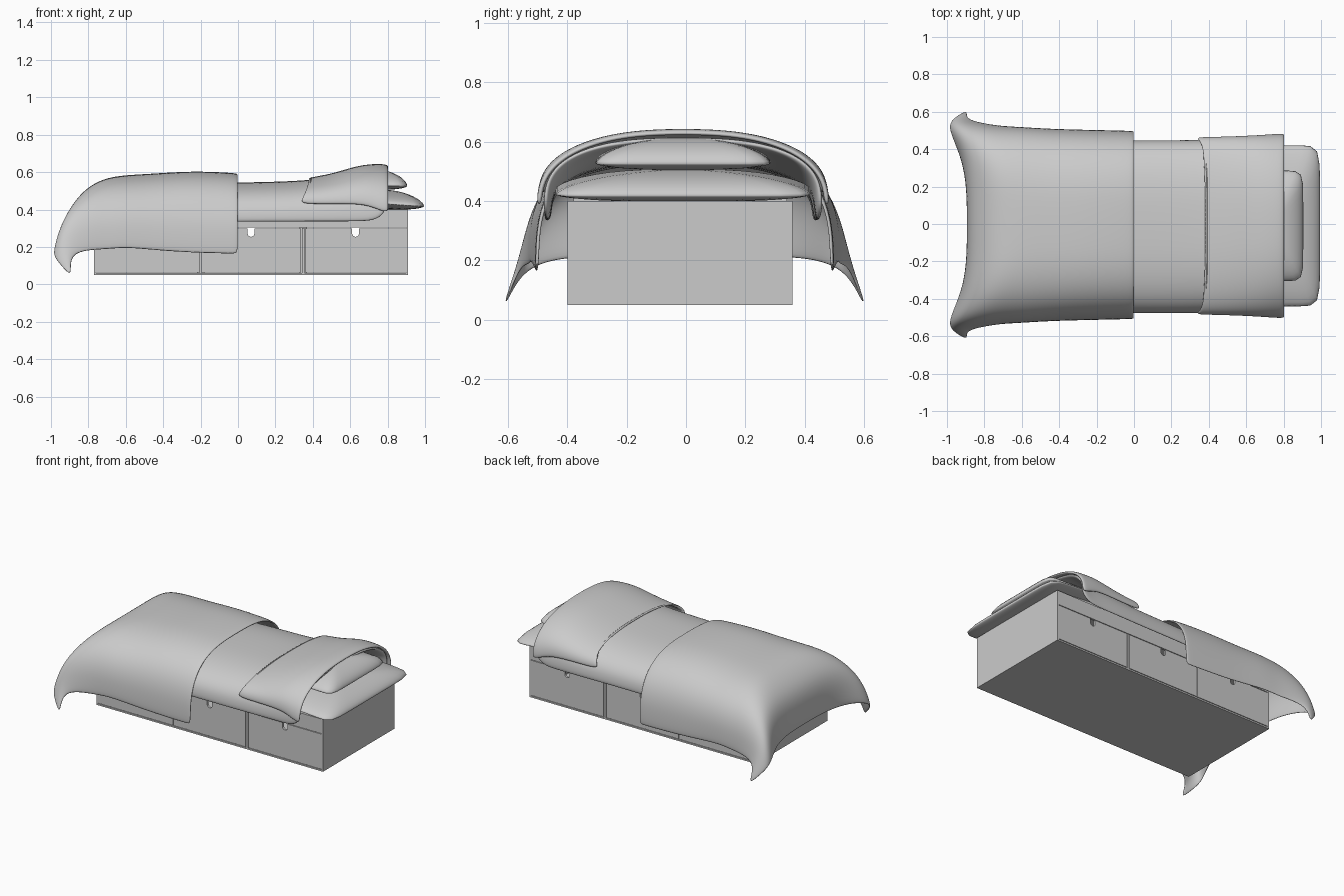
import bpy, bmesh, math
from mathutils import Vector

if "Cube" in bpy.data.objects:
    bpy.data.objects.remove(bpy.data.objects["Cube"])

grey = bpy.data.materials.new("light grey")
grey.use_nodes = True
GREY = (0.6, 0.6, 0.6, 1)
grey.diffuse_color = GREY
grey.node_tree.nodes["Principled BSDF"].inputs["Base Color"].default_value = GREY


def finish(name, bm, smooth=False):
    mesh = bpy.data.meshes.new(name)
    bmesh.ops.recalc_face_normals(bm, faces=bm.faces)
    bm.to_mesh(mesh)
    bm.free()
    mesh.materials.append(grey)
    ob = bpy.data.objects.new(name, mesh)
    bpy.context.collection.objects.link(ob)
    for p in mesh.polygons:
        p.use_smooth = smooth
    return ob


def box(name, x, y, z):
    bm = bmesh.new()
    bmesh.ops.create_cube(bm, size=1)
    for v in bm.verts:
        v.co = [a + (c + 0.5) * (b - a) for c, (a, b) in zip(v.co, (x, y, z))]
    return finish(name, bm)


def grid_surface(name, rows, thickness):
    """Cloth made from rows of points, thickened inwards and smoothed."""
    bm = bmesh.new()
    verts = [[bm.verts.new(p) for p in row] for row in rows]
    for a, b in zip(verts, verts[1:]):
        for j in range(len(a) - 1):
            bm.faces.new((a[j], a[j + 1], b[j + 1], b[j]))
    ob = finish(name, bm, True)
    # Make sure the sheet faces up before it is thickened
    if sum(p.normal.z for p in ob.data.polygons) < 0:
        ob.data.flip_normals()
    solid = ob.modifiers.new("thickness", 'SOLIDIFY')
    solid.thickness = thickness
    solid.offset = -1
    sub = ob.modifiers.new("smooth", 'SUBSURF')
    sub.levels = sub.render_levels = 2
    return ob


def arch(n, steps=20):
    """Unit half-superellipse: (across, drop) from one hem to the other."""
    for i in range(steps + 1):
        a = math.pi * i / steps
        c, s = math.cos(a), math.sin(a)
        yield math.copysign(abs(c) ** (2 / n), c), 1 - max(s, 0) ** (2 / n)


def cover(name, stations, n, thickness, lean=0):
    """Stations are x, centre y, half width, top z, hem z."""
    rows = [[(x + lean * (1 - d) * (k == 0), cy + hw * c, top - (top - hem) * d)
             for c, d in arch(n)]
            for k, (x, cy, hw, top, hem) in enumerate(stations)]
    return grid_surface(name, rows, thickness)


# Bed base: hollow box of panels
X0, X1, Y0, Y1, Z0, Z1 = -0.77, 0.91, -0.40, 0.36, 0.05, 0.40
T = 0.012
box("base_bottom", (X0, X1), (Y0, Y1), (Z0, Z0 + 0.01))
box("base_top", (X0 + T, X1 - T), (Y0 + T, Y1 - T), (Z1 - 0.02, Z1))
for name, x in (("foot_panel", X0), ("head_panel", X1 - T)):
    box(name, (x, x + T), (Y0, Y1), (Z0, Z1))

# Drawer fronts with finger notches on both long sides
drawers = ((X0 + T, -0.202), (-0.198, 0.337), (0.359, X1 - T))
for side, ya, yb, inner in (("front", Y0, Y0 + 0.015, 0.015), ("back", Y1 - 0.015, Y1, -0.015)):
    box(side + "_rail", (X0 + T, X1 - T), (ya, yb), (0.303, Z1))
    box(side + "_post", (0.341, 0.355), (ya, yb), (Z0 + 0.01, 0.3))
    for x in (-0.2, 0.348):
        box(side + "_backing_post", (x - 0.02, x + 0.02), (ya + inner, yb + inner), (Z0, Z1))
    for a, b in drawers:
        mid = (a + b) / 2
        w, low, high, bottom = 0.018, 0.272, 0.299, 0.064
        outline = [(a, high), (a, bottom), (b, bottom), (b, high), (mid + w, high)]
        outline += [(mid + w * math.cos(t), low - w * math.sin(t))
                    for t in (math.pi * i / 8 for i in range(9))]
        outline.append((mid - w, high))
        bm = bmesh.new()
        face = bm.faces.new([bm.verts.new((x, ya, z)) for x, z in outline])
        geo = bmesh.ops.extrude_face_region(bm, geom=[face])["geom"]
        bmesh.ops.translate(bm, vec=(0, yb - ya, 0),
                            verts=[v for v in geo if isinstance(v, bmesh.types.BMVert)])
        bmesh.ops.triangulate(bm, faces=[f for f in bm.faces if len(f.verts) > 4])
        finish(side + "_drawer", bm)

# Mattress core under the covers
box("mattress", (-0.76, 0.76), (-0.38, 0.34), (Z1, 0.46))

# Sheet over the middle, folded back near the pillows
cover("sheet", [(-0.2, -0.015, 0.46, 0.54, 0.33), (0.0, -0.015, 0.465, 0.545, 0.335),
                (0.3, -0.015, 0.465, 0.55, 0.335), (0.5, -0.01, 0.465, 0.57, 0.335),
                (0.65, -0.01, 0.465, 0.605, 0.335), (0.74, -0.01, 0.47, 0.615, 0.34),
                (0.79, -0.01, 0.475, 0.615, 0.39)], 2.7, 0.02)
cover("folded_flap", [(0.335, -0.01, 0.475, 0.562, 0.44), (0.37, -0.01, 0.477, 0.57, 0.43),
                      (0.5, -0.01, 0.48, 0.59, 0.43), (0.62, -0.01, 0.485, 0.63, 0.43),
                      (0.7, -0.01, 0.49, 0.643, 0.42), (0.77, -0.01, 0.495, 0.645, 0.39),
                      (0.805, -0.01, 0.495, 0.638, 0.385)], 2.4, 0.018, 0.05)

# Duvet: draped over the foot, with flared hanging corners
duvet = [(0.0, 0.503, 0.59, 0.16), (-0.02, 0.505, 0.597, 0.16), (-0.25, 0.51, 0.607, 0.165),
         (-0.45, 0.515, 0.592, 0.18), (-0.6, 0.525, 0.585, 0.195), (-0.7, 0.525, 0.57, 0.2),
         (-0.78, 0.525, 0.535, 0.2), (-0.85, 0.52, 0.475, 0.2), (-0.885, 0.51, 0.40, 0.2),
         (-0.895, 0.5, 0.31, 0.2), (-0.89, 0.49, 0.21, 0.2)]
rows = []
for x, hw, top, hem in duvet:
    foot = max(0, 0.585 - top) if x < -0.5 else 0
    f = foot / 0.375
    row = []
    for c, d in arch(3.0, 24):
        side = 0.4 * d if foot else (top - hem) * d
        flare = 0.13 * f * d
        px = x - 0.10 * f * math.sin(math.pi * min(1, d * 1.05))
        py = -0.005 + hw * c + math.copysign(flare, c)
        pz = top + foot - math.hypot(foot, side)
        row.append((px, py, max(0.012, pz)))
    rows.append(row)
grid_surface("duvet", rows, 0.012)


def pillow(name, centre, half, up, down, tilt, power):
    """Puffed cushion with a thin seam all round."""
    bm = bmesh.new()
    bmesh.ops.create_uvsphere(bm, u_segments=48, v_segments=20, radius=1)
    for v in bm.verts:
        x, y, z = v.co
        r = math.hypot(x, y)
        if r > 1e-5:
            # Square off the round outline
            k = r / (abs(x / r) ** power + abs(y / r) ** power) ** (1 / power)
            x, y = x / r * k, y / r * k
        z = math.copysign(abs(z) ** 1.2, z)
        v.co = (x * half[0], y * half[1], z * (up if z > 0 else down))
    ob = finish(name, bm, True)
    ob.location = Vector(centre)
    ob.rotation_euler.y = tilt
    return ob


pillow("large_pillow", (0.78, -0.01, 0.432), (0.215, 0.43), 0.075, 0.03, 0.07, 9)
pillow("small_pillow", (0.73, -0.01, 0.53), (0.175, 0.295), 0.085, 0.025, 0.03, 9)
